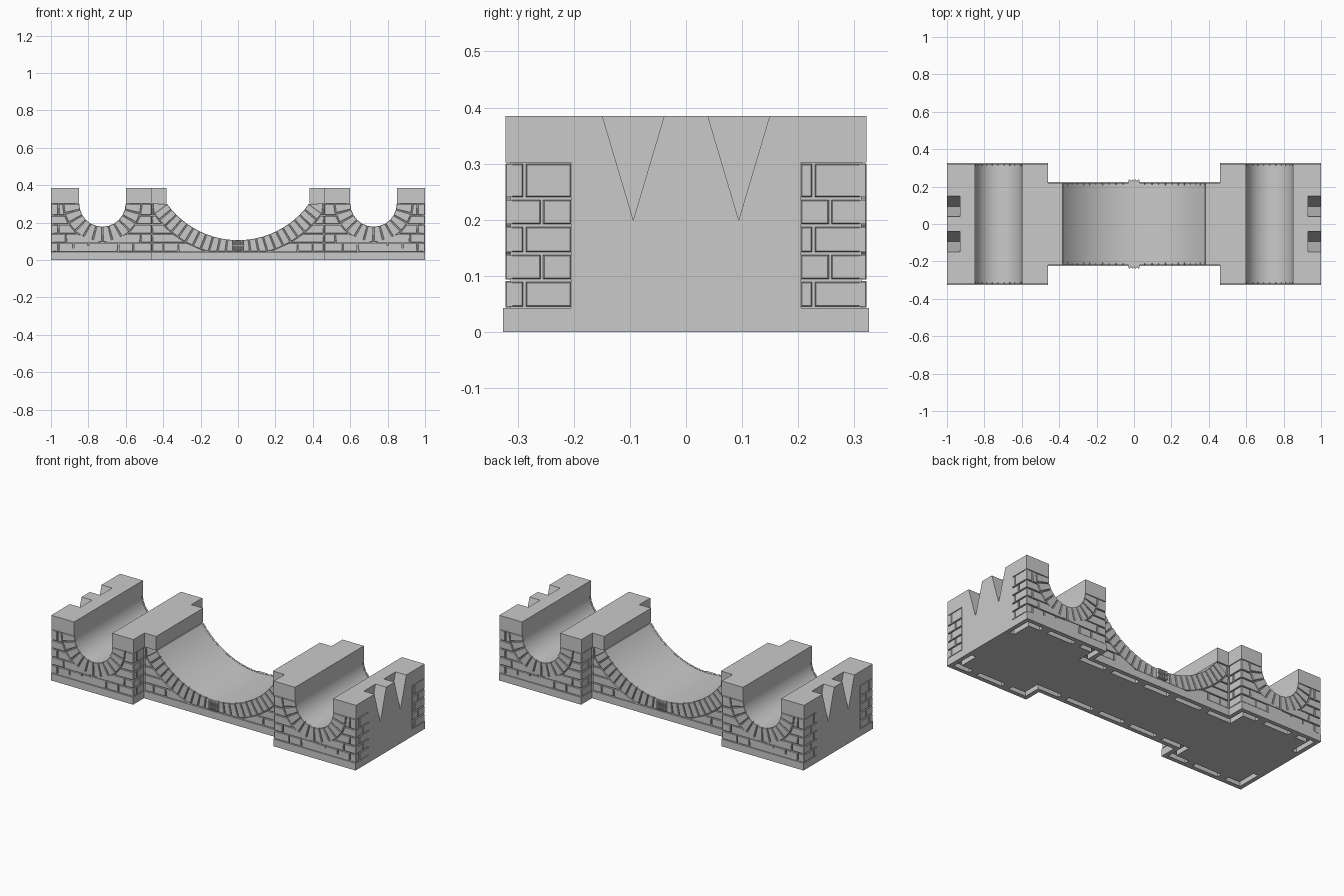
import bpy, bmesh, math

if "Cube" in bpy.data.objects:
    bpy.data.objects.remove(bpy.data.objects["Cube"], do_unlink=True)

GREY = (0.59, 0.59, 0.59, 1)
stone = bpy.data.materials.new("grey stone")
stone.use_nodes = True
stone.diffuse_color = GREY
stone.node_tree.nodes["Principled BSDF"].inputs["Base Color"].default_value = GREY

# Main dimensions
END, PIER, TIP = 1.0, 0.46, 0.93         # outer end, inner pier face, notch depth
WIDE, SLIM = 0.322, 0.22                 # half depth of piers and of middle span
BASE, CAP, TOP = 0.043, 0.302, 0.385     # heights
MORTAR, GAP, BEVEL = 0.009, 0.0025, 0.002
PANEL = 0.205
CX, CR, CO = 0.725, 0.125, 0.21          # channel centre, radius, outer ring
AZ, AR, AO = 0.573, 0.468, 0.555         # middle arch centre, radius, outer ring
SPREAD = math.asin(0.38 / AR)
COURSES = [BASE, 0.092, 0.14, 0.19, 0.238, CAP]
SIDES = [(sx, sy) for sx in (-1, 1) for sy in (-1, 1)]


def finish(name, bm, smooth=False):
    bmesh.ops.recalc_face_normals(bm, faces=bm.faces)
    mesh = bpy.data.meshes.new(name)
    bm.to_mesh(mesh)
    bm.free()
    mesh.materials.append(stone)
    ob = bpy.data.objects.new(name, mesh)
    bpy.context.collection.objects.link(ob)
    if smooth:
        bpy.ops.object.select_all(action='DESELECT')
        ob.select_set(True)
        bpy.context.view_layer.objects.active = ob
        bpy.ops.object.shade_smooth_by_angle(angle=math.radians(30))


def loft(bm, back, front):
    a = [bm.verts.new(p) for p in back]
    b = [bm.verts.new(p) for p in front]
    bm.faces.new(a)
    bm.faces.new(b)
    for i in range(len(a)):
        j = (i + 1) % len(a)
        bm.faces.new((a[i], a[j], b[j], b[i]))


def box(bm, x0, x1, y0, y1, z0, z1):
    ring = [(x0, y0), (x1, y0), (x1, y1), (x0, y1)]
    loft(bm, [(x, y, z0) for x, y in ring], [(x, y, z1) for x, y in ring])


def prism_y(bm, profile, half, sx=1):
    loft(bm, [(sx * x, -half, z) for x, z in profile],
         [(sx * x, half, z) for x, z in profile])


def arc(cx, cz, r, a0, a1, n):
    steps = [a0 + (a1 - a0) * i / n for i in range(n + 1)]
    return [(cx + r * math.sin(a), cz - r * math.cos(a)) for a in steps]


# Bricks: quads in wall coordinates, shrunk for mortar and chamfered
def shrink(q, d):
    w = (math.dist(q[0], q[1]) + math.dist(q[2], q[3])) / 2
    h = (math.dist(q[1], q[2]) + math.dist(q[3], q[0])) / 2
    s, t = min(d / w, 0.4), min(d / h, 0.4)
    def at(u, v):
        return tuple((1 - v) * ((1 - u) * q[0][k] + u * q[1][k])
                     + v * ((1 - u) * q[3][k] + u * q[2][k]) for k in (0, 1))
    return [at(s, t), at(1 - s, t), at(1 - s, 1 - t), at(s, 1 - t)]


def brick(bm, quad, place):
    a, b = shrink(quad, GAP), shrink(quad, GAP + BEVEL)
    loft(bm, [place(u, v, MORTAR + 0.004) for u, v in a],
         [place(u, v, BEVEL) for u, v in a])
    loft(bm, [place(u, v, BEVEL) for u, v in a], [place(u, v, 0) for u, v in b])


def running_bond(row):
    return [(k + 0.5 * (row % 2)) * 0.08 for k in range(14)]


def brick_wall(bm, left, right, place, joints=running_bond):
    for i, (z0, z1) in enumerate(zip(COURSES, COURSES[1:])):
        l0, l1, r0, r1 = left(z0), left(z1), right(z0), right(z1)
        l1, r0 = min(l1, r1 - 0.008), max(r0, l0)
        if r0 - l0 < 0.012:
            continue
        lo, hi = max(l0, l1), min(r0, r1)
        cuts = [c for c in joints(i) if lo + 0.02 < c < hi - 0.02]
        ends = [(l0, l1)] + [(c, c) for c in cuts] + [(r0, r1)]
        for (a0, a1), (b0, b1) in zip(ends, ends[1:]):
            brick(bm, [(a0, z0), (b0, z0), (b1, z1), (a1, z1)], place)


def arch_stones(bm, cx, cz, r, ro, a0, a1, n, floor, place):
    def ray(a):
        far = min(ro, (cz - floor) / max(math.cos(a), 0.01))
        return [(cx + k * math.sin(a), cz - k * math.cos(a)) for k in (far, r - GAP - 0.001)]
    for i in range(n):
        p = ray(a0 + (a1 - a0) * i / n)
        q = ray(a0 + (a1 - a0) * (i + 1) / n)
        brick(bm, [p[0], q[0], q[1], p[1]], place)


def front(sx, sy, half):
    return lambda u, v, d: (sx * u, sy * (half - d), v)


def side(sx, sy, x, inward=1):
    return lambda u, v, d: (sx * (x - inward * d), sy * u, v)


def channel_reach(z):
    return math.sqrt(max(CO ** 2 - (z - CAP) ** 2, 0))


def arch_reach(z):
    return min(math.sqrt(max(AO ** 2 - (z - AZ) ** 2, 0)), PIER)


# Pier cores with the round channel through them
for sx, word in ((-1, "right"), (1, "left")):
    low = BASE - 0.01
    bm = bmesh.new()
    channel = arc(CX, CAP, CR, math.pi / 2, -math.pi / 2, 32)
    prism_y(bm, [(PIER + MORTAR, low), (TIP, low), (TIP, CAP)] + channel
            + [(PIER + MORTAR, CAP)], WIDE - MORTAR, sx)
    finish(word + "_pier_core", bm, True)

    # Cap blocks on top
    bm = bmesh.new()
    for x0, x1, half in ((PIER, CX - CR, WIDE), (CX + CR, TIP, WIDE), (0.383, PIER, SLIM)):
        prism_y(bm, [(x0, CAP), (x1, CAP), (x1, TOP), (x0, TOP)], half, sx)
    for sy in (-1, 1):
        box(bm, sx * TIP, sx * END, sy * PANEL, sy * WIDE, CAP, TOP)
    finish(word + "_caps", bm)

    # End panel with two pointed notches
    bm = bmesh.new()
    outline = [(-PANEL, BASE), (PANEL, BASE), (PANEL, TOP)]
    for c in (0.094, -0.094):
        outline += [(c + 0.055, TOP), (c, 0.2), (c - 0.055, TOP)]
    outline.append((-PANEL, TOP))
    loft(bm, [(sx * TIP, y, z) for y, z in outline], [(sx * END, y, z) for y, z in outline])
    finish(word + "_end_panel", bm)

    # Mortar blocks behind the corner bricks
    bm = bmesh.new()
    for sy in (-1, 1):
        box(bm, sx * TIP, sx * (END - MORTAR), sy * PANEL, sy * (WIDE - MORTAR), low, CAP)
    finish(word + "_corner_cores", bm)

# Middle span core
bm = bmesh.new()
edge = PIER + 0.03
prism_y(bm, [(-edge, BASE - 0.01), (edge, BASE - 0.01), (edge, CAP)]
        + arc(0, AZ, AR, SPREAD, -SPREAD, 48) + [(-edge, CAP)], SLIM - MORTAR)
finish("middle_span_core", bm, True)

# Pier and span brickwork
bm = bmesh.new()
for sx, sy in SIDES:
    wall = front(sx, sy, WIDE)
    corner = 0.227 if sy > 0 else 0.288
    def quoins(row):
        return [0.257 if row % 2 else corner]
    brick_wall(bm, lambda z: PIER, lambda z: END if z < 0.05 else CX - channel_reach(z), wall)
    brick_wall(bm, lambda z: CX + channel_reach(z), lambda z: END + GAP, wall)
    brick_wall(bm, arch_reach, lambda z: PIER, front(sx, sy, SLIM))
    brick_wall(bm, lambda y: PANEL - GAP, lambda y: WIDE + GAP, side(sx, sy, END), quoins)
    brick_wall(bm, lambda y: SLIM, lambda y: WIDE, side(sx, sy, PIER, -1), quoins)
finish("wall_bricks", bm)

# Radial stones around the channels and the middle arch
bm = bmesh.new()
for sx, sy in SIDES:
    arch_stones(bm, CX, CAP, CR, CO, -math.pi / 2, math.pi / 2, 12, 0.092, front(sx, sy, WIDE))
for sy in (-1, 1):
    arch_stones(bm, 0, AZ, AR, AO, -SPREAD, SPREAD, 23, BASE, front(1, sy, SLIM))
finish("arch_stones", bm)

# Keystones: small raised bricks at the middle
bm = bmesh.new()
for sy in (-1, 1):
    box(bm, -0.03, 0.03, sy * 0.2, sy * 0.23, 0.05, 0.104)
    for i in range(4):
        for j in range(2):
            x, z = -0.032 + i * 0.016, 0.05 + j * 0.027
            brick(bm, [(x, z), (x + 0.016, z), (x + 0.016, z + 0.027), (x, z + 0.027)],
                  front(1, sy, 0.237))
finish("keystones", bm)

# Plinth slab
LIP, ROOF, RIM, SLOT = 0.004, 0.028, 0.025, 0.03
bm = bmesh.new()
box(bm, -PIER, PIER, -SLIM - LIP, SLIM + LIP, ROOF, BASE)
for sx in (-1, 1):
    box(bm, sx * PIER, sx * END, -WIDE - LIP, WIDE + LIP, ROOF, BASE)
finish("plinth", bm)

# Underside: outer rim, a slot inside it, and a flat foot in the middle
bm = bmesh.new()
inner = RIM + SLOT
w, s = WIDE + LIP, SLIM + LIP
box(bm, -PIER - inner, PIER + inner, inner - s, s - inner, 0, ROOF)
for sx in (-1, 1):
    box(bm, sx * (PIER + inner), sx * (END - inner), inner - w, w - inner, 0, ROOF)
for sx, sy in SIDES:
    def rim(x0, x1, y0, y1):
        box(bm, sx * x0, sx * x1, sy * y0, sy * y1, 0, ROOF)
    rim(0, PIER, s - RIM, s)
    rim(PIER, END, w - RIM, w)
    rim(PIER, PIER + RIM, s - RIM, w - RIM)
    rim(END - RIM, END, 0, w - RIM)
    # Bridges across the slot
    for x in (0.08, 0.3):
        rim(x, x + 0.05, s - inner, s - RIM)
    for x in (0.6, 0.82):
        rim(x, x + 0.05, w - inner, w - RIM)
    rim(END - inner, END - RIM, 0, 0.155)
finish("underside", bm)
